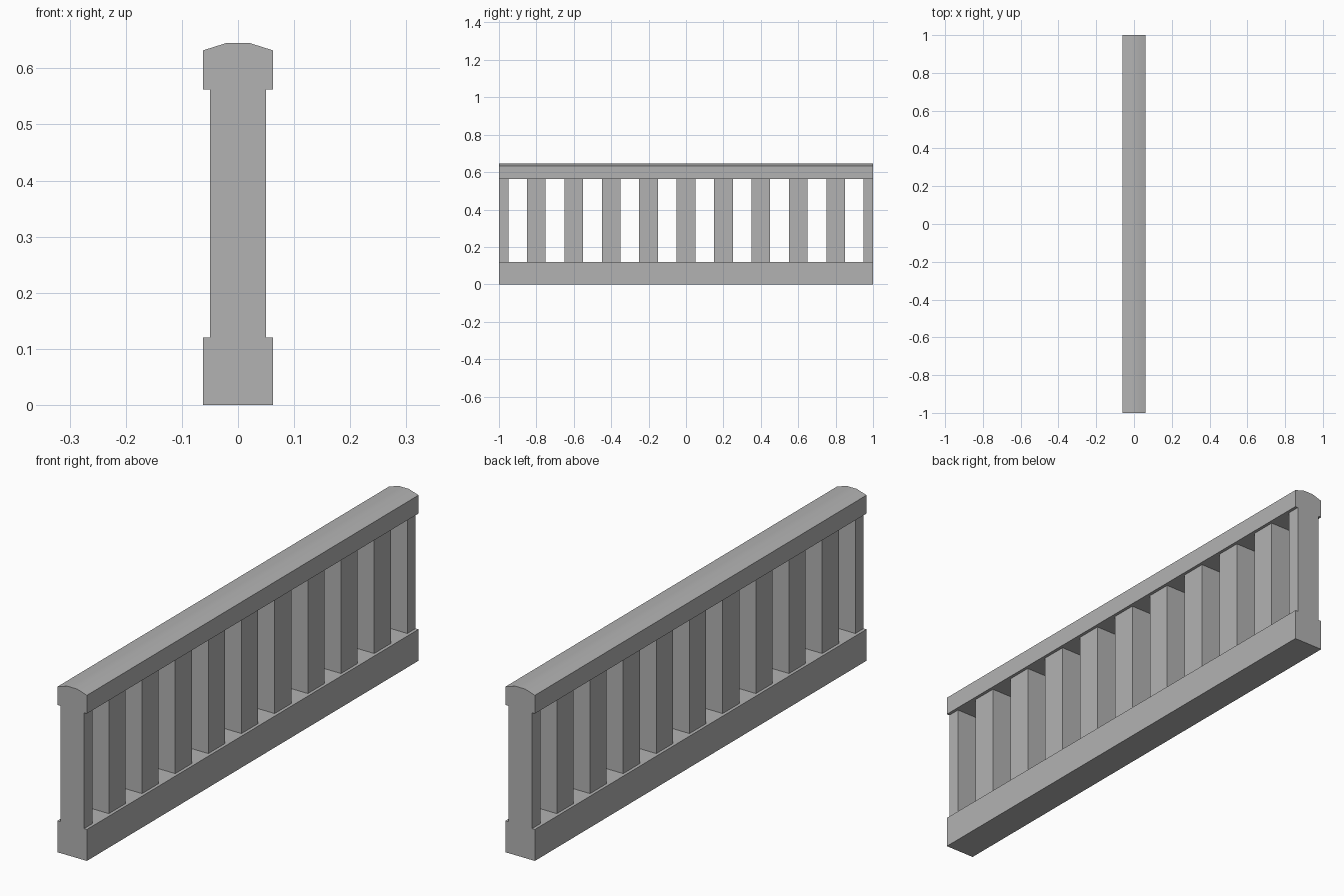
import bpy

cube = bpy.data.objects.get("Cube")
if cube:
    bpy.data.objects.remove(cube, do_unlink=True)

GREY = (0.45, 0.45, 0.45, 1)
stone = bpy.data.materials.new("grey stone")
stone.use_nodes = True
stone.diffuse_color = GREY
stone.node_tree.nodes["Principled BSDF"].inputs["Base Color"].default_value = GREY


def extrude_y(name, profile, y0, y1):
    """Extrude a counter-clockwise (x, z) profile along y."""
    n = len(profile)
    verts = [(x, y, z) for y in (y0, y1) for x, z in profile]
    faces = [tuple(range(n)), tuple(reversed(range(n, 2 * n)))]
    faces += [(i, i + n, (i + 1) % n + n, (i + 1) % n) for i in range(n)]
    mesh = bpy.data.meshes.new(name)
    mesh.from_pydata(verts, [], faces)
    mesh.materials.append(stone)
    obj = bpy.data.objects.new(name, mesh)
    bpy.context.collection.objects.link(obj)
    return obj


def box(name, half_width, z0, z1, y0, y1):
    w = half_width
    return extrude_y(name, [(-w, z0), (w, z0), (w, z1), (-w, z1)], y0, y1)


RAIL, POST = 0.062, 0.05      # half widths
BASE_TOP, RAIL_BOTTOM = 0.12, 0.562

# Base kerb
box("base_kerb", RAIL, 0, BASE_TOP, -1, 1)

# Handrail with a softly crowned top
right_half = [(RAIL, RAIL_BOTTOM), (RAIL, 0.632), (0.021, 0.645)]
handrail = extrude_y("handrail", right_half + [(-x, z) for x, z in reversed(right_half)], -1, 1)
bpy.ops.object.select_all(action="DESELECT")
handrail.select_set(True)
bpy.context.view_layer.objects.active = handrail
bpy.ops.object.shade_smooth_by_angle(angle=0.6)

# Balusters, with half-width ones at both ends
for i in range(11):
    y = -1 + 0.2 * i
    box(f"baluster_{i + 1}", POST, BASE_TOP, RAIL_BOTTOM, max(y - 0.05, -1), min(y + 0.05, 1))
